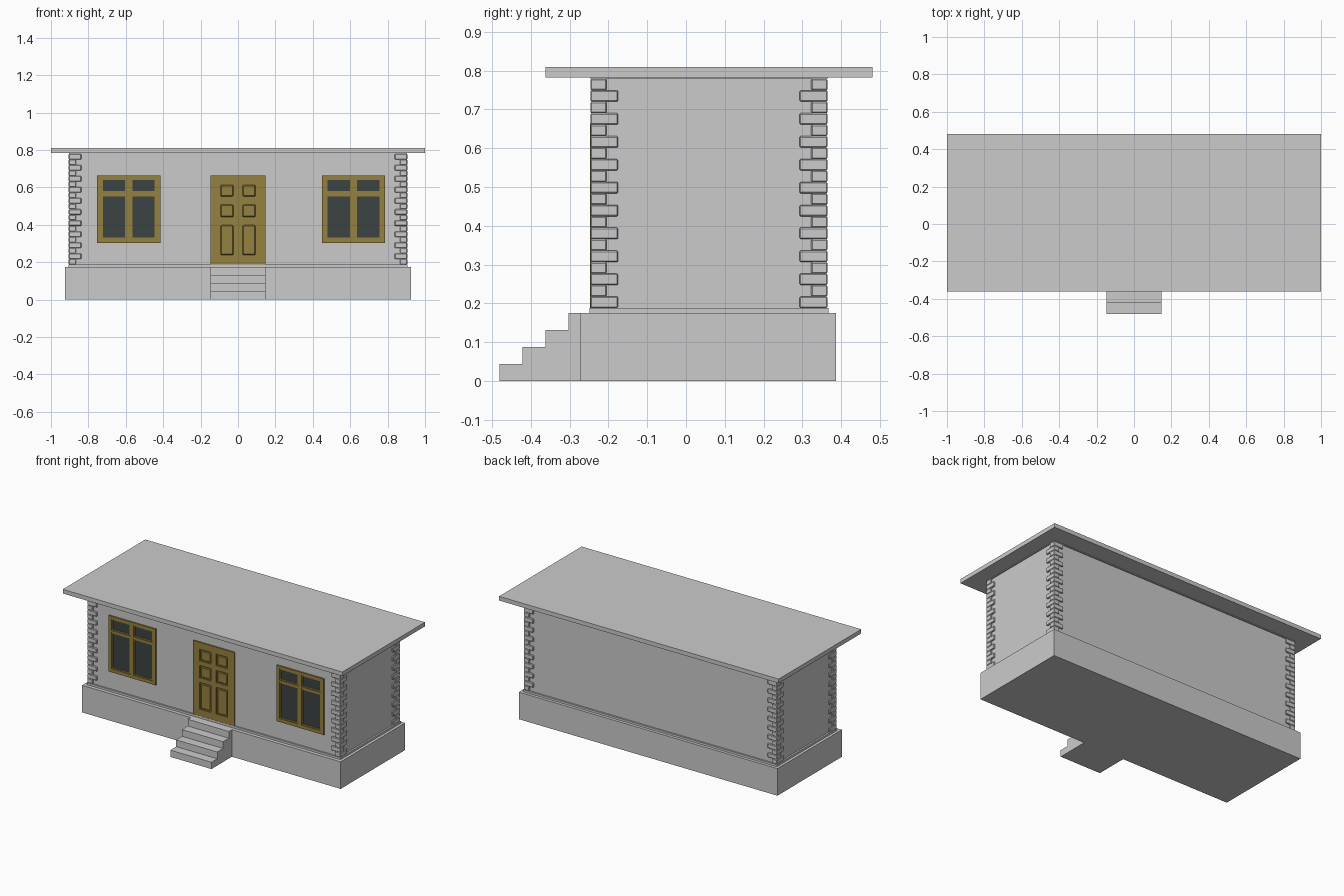
import bpy, bmesh
from mathutils import Matrix, Vector

if "Cube" in bpy.data.objects:
    bpy.data.objects.remove(bpy.data.objects["Cube"])

CY = 0.059          # centre of the building in depth
FRONT = -0.239      # front wall face


def material(name, rgb):
    m = bpy.data.materials.new(name)
    m.diffuse_color = (*rgb, 1)
    m.use_nodes = True
    m.node_tree.nodes["Principled BSDF"].inputs["Base Color"].default_value = m.diffuse_color
    return m


wood = material("wood", (0.30, 0.22, 0.05))
glass = material("dark_glass", (0.045, 0.055, 0.055))


def add_box(bm, x, y, z):
    size = Vector((x[1] - x[0], y[1] - y[0], z[1] - z[0]))
    mid = Vector((sum(x), sum(y), sum(z))) / 2
    bmesh.ops.create_cube(bm, size=1, matrix=Matrix.Translation(mid) @ Matrix.Diagonal((*size, 1)))


def finish(name, bm, mat=None, loc=(0, 0, 0)):
    bmesh.ops.recalc_face_normals(bm, faces=bm.faces)
    me = bpy.data.meshes.new(name)
    bm.to_mesh(me)
    bm.free()
    ob = bpy.data.objects.new(name, me)
    ob.location = loc
    bpy.context.collection.objects.link(ob)
    if mat:
        me.materials.append(mat)
    return ob


def box(name, x, y, z, mat=None):
    bm = bmesh.new()
    add_box(bm, x, y, z)
    return finish(name, bm, mat)


def bevel(ob, width):
    mod = ob.modifiers.new("bevel", "BEVEL")
    mod.width = width
    mod.segments = 1
    mod.limit_method = "ANGLE"


def lattice(name, xs, zs, y0, depth, mat):
    """Slab with open cells wherever both grid indices are odd."""
    bm = bmesh.new()
    grid = [[bm.verts.new((x, y0, z)) for z in zs] for x in xs]
    for i in range(len(xs) - 1):
        for j in range(len(zs) - 1):
            if not (i % 2 and j % 2):
                bm.faces.new((grid[i][j], grid[i + 1][j], grid[i + 1][j + 1], grid[i][j + 1]))
    bmesh.ops.delete(bm, geom=[v for v in bm.verts if not v.link_faces], context="VERTS")
    faces = bm.faces[:]
    ext = bmesh.ops.extrude_face_region(bm, geom=faces, use_keep_orig=True)
    bmesh.ops.translate(bm, vec=(0, depth, 0),
                        verts=[g for g in ext["geom"] if isinstance(g, bmesh.types.BMVert)])
    return finish(name, bm, mat)


# Main masses
box("plinth", (-0.925, 0.925), (-0.272, 0.387), (0, 0.175))
box("walls", (-0.896, 0.896), (FRONT, 0.357), (0.175, 0.783))
box("lower_wall_band", (-0.907, 0.907), (-0.249, 0.368), (0.175, 0.188))
box("upper_wall_band", (-0.904, 0.904), (-0.247, 0.365), (0.779, 0.783))
box("roof_slab", (-1, 1), (-0.362, 0.481), (0.783, 0.81))

# Corner stones, alternating long and short on each face
bm = bmesh.new()
z0, step = 0.188, (0.779 - 0.188) / 20
for i in range(20):
    lx, ly = (0.038, 0.072) if i % 2 == 0 else (0.067, 0.042)
    add_box(bm, (0.905 - lx, 0.905), (0.306 - ly, 0.306), (z0 + i * step, z0 + (i + 1) * step))
quoins = finish("corner_stones", bm, loc=(0, CY, 0))
bevel(quoins, 0.003)
mirror = quoins.modifiers.new("mirror", "MIRROR")
mirror.use_axis = (True, True, False)
mirror.use_clip = False

# Entrance steps from a stair profile
profile = [(-0.26, 0), (-0.481, 0)]
for i in range(4):
    y = -0.481 + i * 0.0595
    profile += [(y, (i + 1) * 0.04375), (y + 0.0595 if i < 3 else -0.26, (i + 1) * 0.04375)]
bm = bmesh.new()
side = bm.faces.new([bm.verts.new((-0.147, y, z)) for y, z in profile])
ext = bmesh.ops.extrude_face_region(bm, geom=[side], use_keep_orig=True)
bmesh.ops.translate(bm, vec=(0.294, 0, 0),
                    verts=[g for g in ext["geom"] if isinstance(g, bmesh.types.BMVert)])
finish("entrance_steps", bm)

# Door: backing board, frame of stiles and rails, raised panels
dx = [-0.147, -0.10, -0.018, 0.018, 0.10, 0.147]
dz = [0.188, 0.232, 0.405, 0.435, 0.515, 0.545, 0.62, 0.664]
box("door_board", (dx[0], dx[-1]), (FRONT - 0.002, FRONT + 0.01), (dz[0], dz[-1]), wood)
lattice("door_frame", dx, dz, FRONT - 0.009, 0.009, wood)
bm = bmesh.new()
g = 0.007
for i in (1, 3):
    for j in (1, 3, 5):
        add_box(bm, (dx[i] + g, dx[i + 1] - g), (FRONT - 0.008, FRONT), (dz[j] + g, dz[j + 1] - g))
bevel(finish("door_panels", bm, wood), 0.004)

# Windows: outer frame, inner sashes and glass
wx = [0, 0.023, 0.158, 0.181, 0.316, 0.339]
wz = [0.302, 0.324, 0.560, 0.572, 0.648, 0.664]
s = 0.008
for label, left in (("left", -0.754), ("right", 0.448)):
    xs = [left + v for v in wx]
    lattice(label + "_window_frame", xs, wz, FRONT - 0.009, 0.009, wood)
    for i in (1, 3):
        for j in (1, 3):
            a, b, c, d = xs[i], xs[i + 1], wz[j], wz[j + 1]
            lattice(label + "_window_sash", [a, a + s, b - s, b], [c, c + s, d - s, d],
                    FRONT - 0.005, 0.005, wood)
    box(label + "_window_glass", (xs[0] + 0.01, xs[-1] - 0.01), (FRONT - 0.002, FRONT + 0.01),
        (wz[0] + 0.01, wz[-1] - 0.01), glass)
